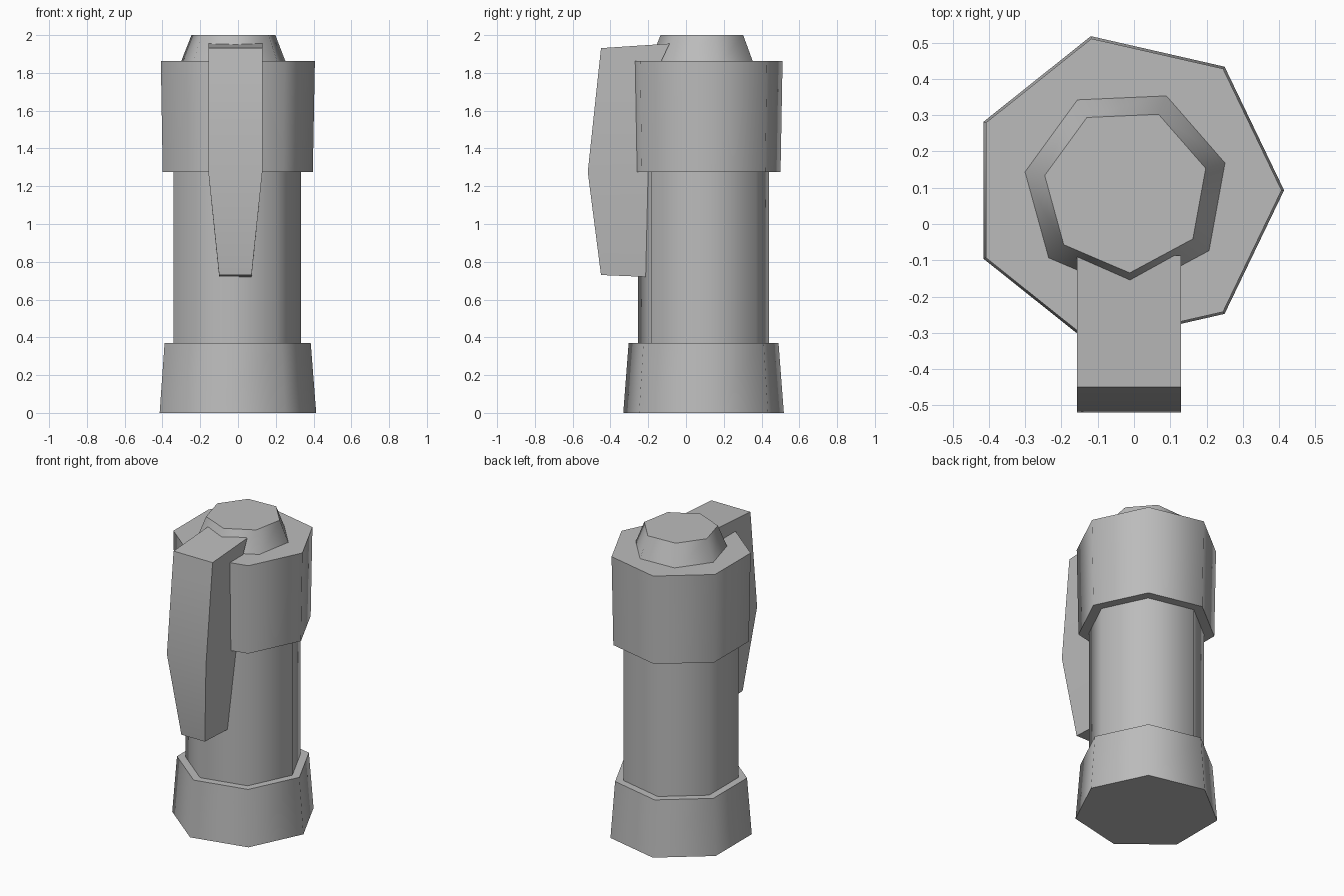
import bpy
import bmesh
import math

cube = bpy.data.objects.get("Cube")
if cube:
    bpy.data.objects.remove(cube, do_unlink=True)

# Single grey finish
grey = bpy.data.materials.new("grey")
grey.use_nodes = True
grey.diffuse_color = (0.5, 0.5, 0.5, 1)
grey.node_tree.nodes["Principled BSDF"].inputs["Base Color"].default_value = (0.5, 0.5, 0.5, 1)

SIDES = 7
CX, CY = -0.022, 0.093


def finish(name, bm):
    bmesh.ops.recalc_face_normals(bm, faces=bm.faces)
    mesh = bpy.data.meshes.new(name)
    bm.to_mesh(mesh)
    bm.free()
    mesh.materials.append(grey)
    obj = bpy.data.objects.new(name, mesh)
    bpy.context.collection.objects.link(obj)
    bpy.ops.object.select_all(action='DESELECT')
    bpy.context.view_layer.objects.active = obj
    obj.select_set(True)
    bpy.ops.object.shade_smooth_by_angle(angle=math.radians(55))
    return obj


def drum(name, r_low, r_high, z_low, z_high, turn=0.0):
    """Closed seven-sided tapered drum."""
    bm = bmesh.new()
    rings = []
    for r, z in ((r_low, z_low), (r_high, z_high)):
        angles = [math.radians(turn) + math.tau * i / SIDES for i in range(SIDES)]
        rings.append([bm.verts.new((CX + r * math.cos(a), CY + r * math.sin(a), z)) for a in angles])
    low, high = rings
    for i in range(SIDES):
        j = (i + 1) % SIDES
        bm.faces.new((low[i], low[j], high[j], high[i]))
    bm.faces.new(low[::-1])
    bm.faces.new(high)
    return finish(name, bm)


# Cylinder stack, bottom to top
drum("base", 0.436, 0.407, 0, 0.37)
drum("body", 0.355, 0.355, 0.3, 1.4)
drum("collar", 0.418, 0.429, 1.275, 1.862)
drum("cap", 0.292, 0.228, 1.84, 2.0, turn=15.4)

# Front lever: (front y, front z, back y, back z, half width) per section
sections = [
    (-0.45, 0.73, -0.14, 0.717, 0.086),
    (-0.52, 1.275, -0.14, 1.275, 0.143),
    (-0.45, 1.931, -0.087, 1.955, 0.143),
]
# The back of the top section leans inward above the collar
sections.insert(2, (-0.463, 1.81, -0.155, 1.81, 0.143))
LX = -0.014
bm = bmesh.new()
loops = []
for fy, fz, by, bz, w in sections:
    corners = ((LX - w, fy, fz), (LX + w, fy, fz), (LX + w, by, bz), (LX - w, by, bz))
    loops.append([bm.verts.new(c) for c in corners])
for a, b in zip(loops, loops[1:]):
    for i in range(4):
        j = (i + 1) % 4
        bm.faces.new((a[i], a[j], b[j], b[i]))
bm.faces.new(loops[0][::-1])
bm.faces.new(loops[-1])
finish("front_lever", bm)
